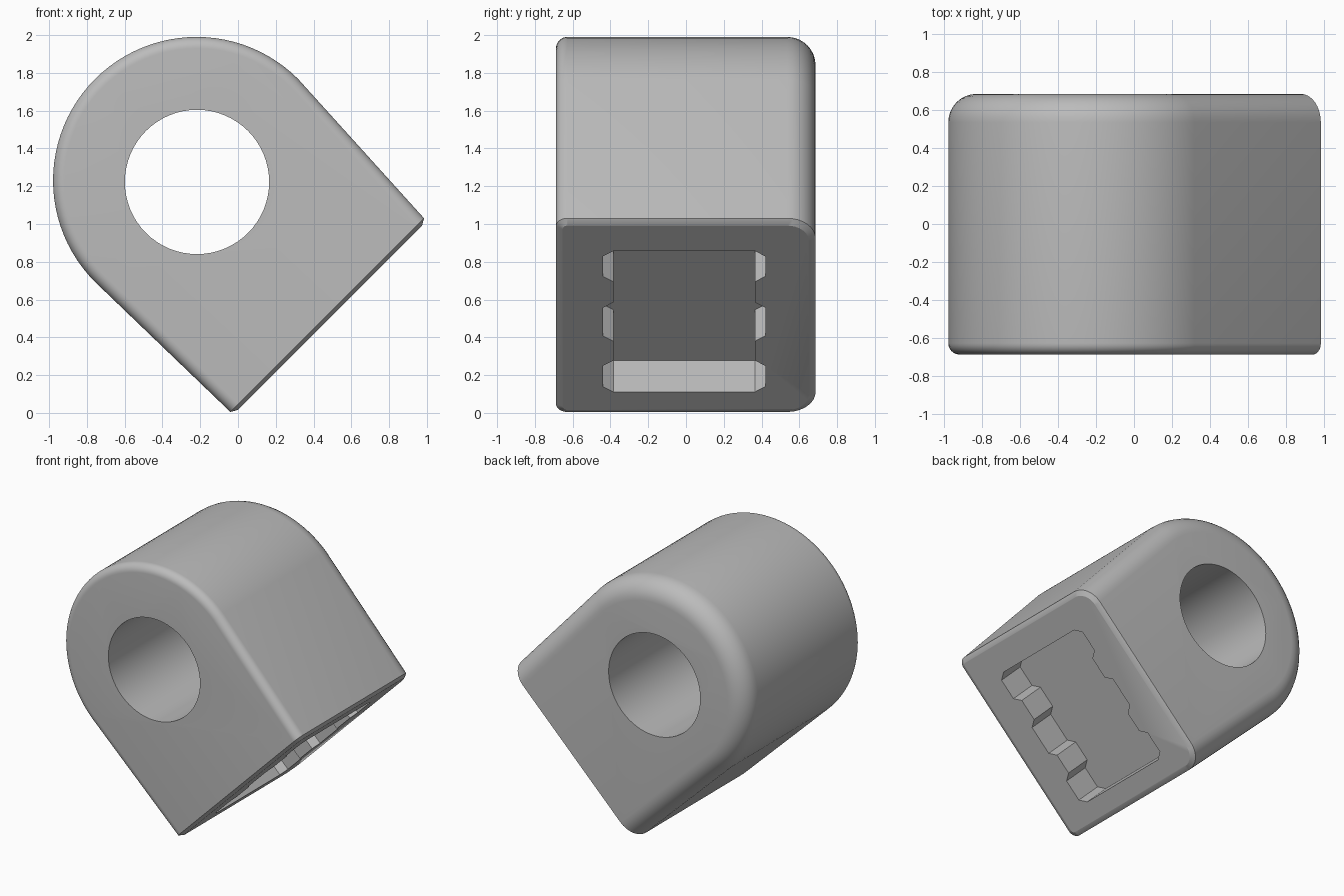
import bpy, bmesh
from math import sin, cos, pi, sqrt

cube = bpy.data.objects.get("Cube")
if cube:
    bpy.data.objects.remove(cube)

BASE_U, LIP = 0.012, 0.02            # base plane and its chamfer height
HOLE_V, HOLE_U, HOLE_R = 0.711, 1.018, 0.382
FRONT, BACK = -0.688, 0.686

grey = bpy.data.materials.new("grey")
grey.use_nodes = True
grey.diffuse_color = (0.5, 0.5, 0.5, 1)
grey.node_tree.nodes["Principled BSDF"].inputs["Base Color"].default_value = (0.5, 0.5, 0.5, 1)


def tilt(v, u, y):
    """Across the block (v), along the block (u), depth (y) -> tilted world position."""
    return ((v - u) / sqrt(2), y, (v + u) / sqrt(2))


def finish(bm, name):
    bmesh.ops.recalc_face_normals(bm, faces=bm.faces)
    mesh = bpy.data.meshes.new(name)
    bm.to_mesh(mesh)
    bm.free()
    mesh.materials.append(grey)
    obj = bpy.data.objects.new(name, mesh)
    bpy.context.collection.objects.link(obj)
    return obj


def prism(name, start, end):
    """Closed solid between two matching loops."""
    bm = bmesh.new()
    a, b = ([bm.verts.new(p) for p in loop] for loop in (start, end))
    bm.faces.new(a)
    bm.faces.new(b)
    for i in range(len(a)):
        j = (i + 1) % len(a)
        bm.faces.new((a[i], a[j], b[j], b[i]))
    return finish(bm, name)


def arch(inset, y, steps=48):
    """Slightly tapered arch outline, open at the base."""
    half, r = 0.725 - inset, 0.76 - inset
    pts = [(0.70 + half, BASE_U + LIP)]
    pts += [(0.715 + r * cos(pi * i / steps), 1.025 + r * sin(pi * i / steps)) for i in range(steps + 1)]
    pts += [(0.70 - half, BASE_U + LIP)]
    return [tilt(v, u, y) for v, u in pts]


# Rounded block: tight fillet at the front, wide fillet at the back
rings = []
for edge, r, sign in ((FRONT, 0.06, 1), (BACK, 0.15, -1)):
    side = []
    for i in range(9):
        a = pi / 2 * i / 8
        side.append((r * (1 - sin(a)), edge + sign * r * (1 - cos(a))))
    rings += side if sign > 0 else side[::-1]

bm = bmesh.new()
loops = [[bm.verts.new(p) for p in arch(inset, y)] for inset, y in rings]
for a, b in zip(loops, loops[1:]):
    for i in range(len(a) - 1):
        bm.faces.new((a[i], a[i + 1], b[i + 1], b[i]))
bm.faces.new(loops[0])
bm.faces.new(loops[-1])
base = bm.faces.new([l[0] for l in loops] + [l[-1] for l in reversed(loops)])
bmesh.ops.recalc_face_normals(bm, faces=bm.faces)
# Chamfered rim around the base
bmesh.ops.inset_individual(bm, faces=[base], thickness=0.035, depth=LIP)
block = finish(bm, "block")

# Through hole cutter
circle = [(HOLE_V + HOLE_R * cos(2 * pi * i / 64), HOLE_U + HOLE_R * sin(2 * pi * i / 64)) for i in range(64)]
hole = prism("hole_cutter", *[[tilt(v, u, y) for v, u in circle] for y in (-1, 1)])

# Ribbed pocket cutter: three lobes with chamfered corners on each side
side = []
for lo, hi in ((0.145, 0.38), (0.525, 0.815), (0.97, 1.20)):
    side += [(lo, 0.375), (lo + 0.04, 0.43), (hi - 0.04, 0.43), (hi, 0.375)]
outline = [(v, w - 0.01) for v, w in side] + [(v, -w - 0.01) for v, w in reversed(side)]
pocket = prism("pocket_cutter", *[[tilt(v, u, y) for v, y in outline] for u in (-0.2, BASE_U + 0.235)])

for cutter in (hole, pocket):
    mod = block.modifiers.new(cutter.name, 'BOOLEAN')
    mod.operation = 'DIFFERENCE'
    mod.solver = 'EXACT'
    mod.object = cutter
    bpy.context.view_layer.objects.active = block
    bpy.ops.object.modifier_apply(modifier=mod.name)
    bpy.data.objects.remove(cutter)

bpy.ops.object.select_all(action='DESELECT')
block.select_set(True)
bpy.context.view_layer.objects.active = block
bpy.ops.object.shade_smooth_by_angle(angle=0.52)
